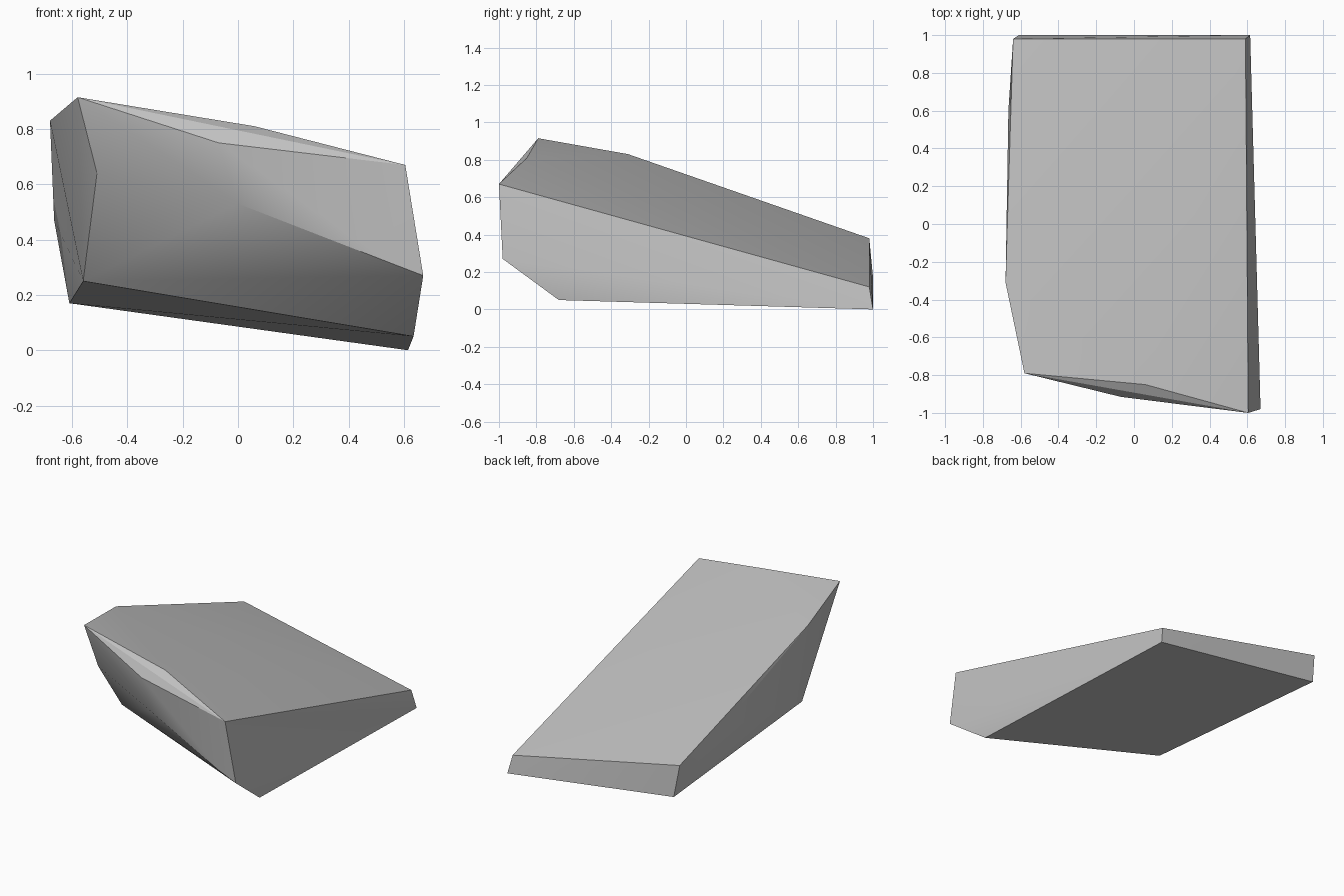
import bpy
import bmesh
import math

if "Cube" in bpy.data.objects:
    bpy.data.objects.remove(bpy.data.objects["Cube"], do_unlink=True)

# Stone material
stone = bpy.data.materials.new("stone grey")
stone.use_nodes = True
GREY = (0.53, 0.53, 0.53, 1.0)
stone.diffuse_color = GREY
shader = next(n for n in stone.node_tree.nodes if n.type == 'BSDF_PRINCIPLED')
shader.inputs["Base Color"].default_value = GREY
shader.inputs["Roughness"].default_value = 0.9

# Corners of the chipped slab
top_corners = [(-0.58, -0.79, 0.915), (0.06, -0.85, 0.81), (0.605, -1.0, 0.67),
               (0.59, 0.98, 0.12), (-0.64, 0.98, 0.38), (-0.68, -0.31, 0.83)]
front_ridge = [(-0.07, -0.915, 0.75), (-0.51, -0.74, 0.64), (0.0, -0.9, 0.53),
               (0.54, -0.975, 0.32), (0.67, -0.98, 0.27)]
left_bulge = [(-0.665, 0.6, 0.47)]
base_corners = [(0.635, -0.68, 0.05), (0.615, 1.0, 0.0),
                (-0.61, 1.0, 0.17), (-0.56, -0.42, 0.25)]

# Wrap the corners in a convex shell
bm = bmesh.new()
for corner in top_corners + front_ridge + left_bulge + base_corners:
    bm.verts.new(corner)
bmesh.ops.convex_hull(bm, input=bm.verts[:])
bmesh.ops.delete(bm, geom=[v for v in bm.verts if not v.link_faces], context='VERTS')
bmesh.ops.recalc_face_normals(bm, faces=bm.faces[:])

mesh = bpy.data.meshes.new("rock_slab")
bm.to_mesh(mesh)
bm.free()
mesh.materials.append(stone)
rock = bpy.data.objects.new("rock_slab", mesh)
bpy.context.collection.objects.link(rock)

# Soft shading across shallow facets, crisp outer edges
bpy.ops.object.select_all(action='DESELECT')
rock.select_set(True)
bpy.context.view_layer.objects.active = rock
bpy.ops.object.shade_smooth_by_angle(angle=math.radians(30))
